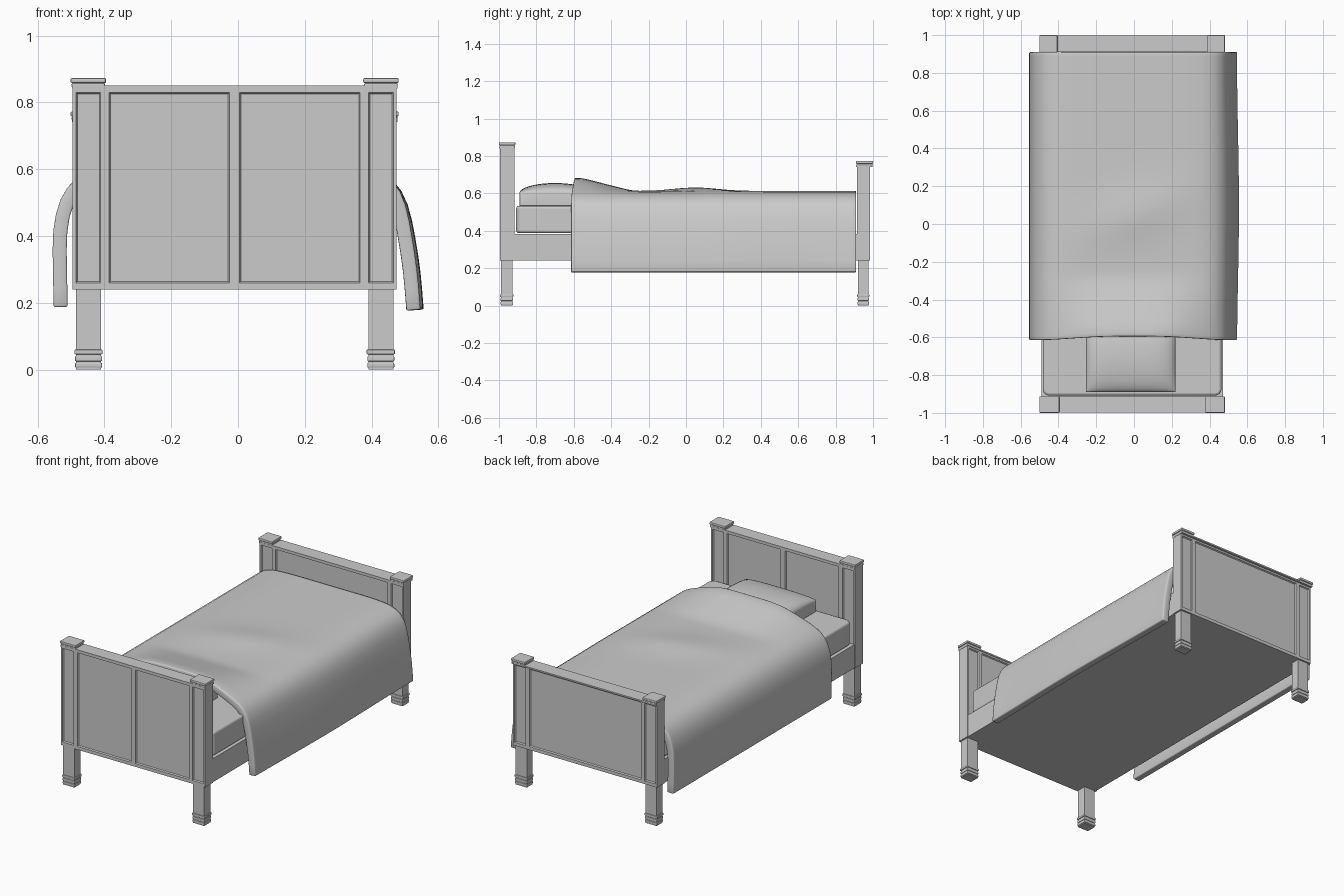
import bpy, bmesh, math

if "Cube" in bpy.data.objects:
    bpy.data.objects.remove(bpy.data.objects["Cube"])

CX = -0.01  # the frame sits slightly off the blanket's centre


def finish(bm, name, smooth=None, recalc=True):
    if recalc:
        bmesh.ops.recalc_face_normals(bm, faces=bm.faces)
    me = bpy.data.meshes.new(name)
    bm.to_mesh(me)
    bm.free()
    ob = bpy.data.objects.new(name, me)
    bpy.context.collection.objects.link(ob)
    if smooth:
        bpy.context.view_layer.objects.active = ob
        ob.select_set(True)
        bpy.ops.object.shade_smooth_by_angle(angle=math.radians(smooth))
        ob.select_set(False)
    return ob


def add_box(bm, x0, x1, y0, y1, z0, z1, round_edges=0):
    vs = bmesh.ops.create_cube(bm, size=1)['verts']
    for v in vs:
        v.co.x = x1 if v.co.x > 0 else x0
        v.co.y = y1 if v.co.y > 0 else y0
        v.co.z = z1 if v.co.z > 0 else z0
    if round_edges:
        edges = list({e for v in vs for e in v.link_edges})
        bmesh.ops.bevel(bm, geom=edges, offset=round_edges, segments=2,
                        profile=.5, affect='EDGES')


def bevel(ob, width, segments, angle=30):
    m = ob.modifiers.new('bevel', 'BEVEL')
    m.width, m.segments = width, segments
    m.limit_method, m.angle_limit = 'ANGLE', math.radians(angle)


def panel_board(name, y0, y1, z1, middle):
    """Board whose odd columns are recessed panels on both faces."""
    xs = [-.485, -.475, -.401, -.376] + middle + [.376, .401, .475, .485]
    zs = [.24, .26, z1 - .02, z1]
    bm = bmesh.new()
    front = [[bm.verts.new((x + CX, y0, z)) for z in zs] for x in xs]
    back = [[bm.verts.new((x + CX, y1, z)) for z in zs] for x in xs]
    panels = []
    for i in range(len(xs) - 1):
        for j in range(3):
            for g in (front, back):
                f = bm.faces.new((g[i][j], g[i + 1][j], g[i + 1][j + 1], g[i][j + 1]))
                if j == 1 and i % 2 == 1:
                    panels.append(f)
        for j in (0, 3):
            bm.faces.new((front[i][j], front[i + 1][j], back[i + 1][j], back[i][j]))
    for j in range(3):
        for i in (0, -1):
            bm.faces.new((front[i][j], front[i][j + 1], back[i][j + 1], back[i][j]))
    bmesh.ops.recalc_face_normals(bm, faces=bm.faces)
    bmesh.ops.inset_individual(bm, faces=panels, thickness=.002, depth=-.004)
    bmesh.ops.inset_individual(bm, faces=panels, thickness=.004, depth=-.004)
    return finish(bm, name)


def legs_and_caps(end, y0, y1, z1, cap_w, cap_y):
    """Legs with ring mouldings, top rail and stepped post caps."""
    for s, side in ((-1, 'left'), (1, 'right')):
        lx, hw, bm = CX + s * .4375, .0375, bmesh.new()
        ly0, ly1 = y0 + .006, y1 - .01
        add_box(bm, lx - hw, lx + hw, ly0, ly1, 0, .245)
        for za, zb, e in ((.006, .02, .003), (.025, .04, .003), (.046, .06, .005)):
            add_box(bm, lx - hw - e, lx + hw + e, ly0 - e, ly1 + e, za, zb, .003)
        finish(bm, f'{end}_{side}_leg')
        bm = bmesh.new()
        xo = CX + s * .491
        xi = xo - s * cap_w
        a, b = min(xo, xi), max(xo, xi)
        for za, zb, e in ((z1 - .005, z1 + .008, .003), (z1 + .008, z1 + .023, 0)):
            add_box(bm, a + e, b - e, cap_y[0] + e, cap_y[1] - e, za, zb, .004)
        finish(bm, f'{end}_{side}_post_cap')
    bm = bmesh.new()
    add_box(bm, CX - .487, CX + .487, cap_y[0] + .002, cap_y[1] - .002, z1 - .009, z1)
    finish(bm, f'{end}_top_rail')


# Headboard (two panels) and footboard (one panel)
panel_board('headboard', -.995, -.918, .85, [-.015, .015])
legs_and_caps('head', -.995, -.918, .85, .106, (-1.0, -.912))
panel_board('footboard', .914, .985, .75, [])
legs_and_caps('foot', .914, .985, .75, .095, (.908, 1.0))

# Bed base with flat underside
bm = bmesh.new()
add_box(bm, CX - .481, CX + .481, -.92, .918, .24, .383)
finish(bm, 'bed_base')

# Mattress: rounded plan corners, softened rims
bm = bmesh.new()
add_box(bm, CX - .473, CX + .473, -.908, .905, .388, .532)
bmesh.ops.bevel(bm, geom=[e for e in bm.edges
                          if abs(e.verts[0].co.z - e.verts[1].co.z) > .1],
                offset=.035, segments=6, profile=.5, affect='EDGES')
mattress = finish(bm, 'mattress', 40)
bevel(mattress, .012, 3, 60)

# Pillow: squared cushion, flat below and domed above
bm = bmesh.new()
bmesh.ops.create_grid(bm, x_segments=20, y_segments=20, size=1)
border = [e for e in bm.edges if e.is_boundary]
for v in bm.verts:
    u, w = (math.sin(c * math.pi / 2) for c in v.co.xy)
    dome = (max(0, 1 - u ** 4) * max(0, 1 - w ** 2)) ** .5
    v.co = (-.017 + u * .238, -.70 + w * .19, .602 + .053 * dome)
ext = bmesh.ops.extrude_edge_only(bm, edges=border)['geom']
for v in ext:
    if isinstance(v, bmesh.types.BMVert):
        v.co.z = .533
bmesh.ops.contextual_create(bm, geom=[e for e in ext if isinstance(e, bmesh.types.BMEdge)
                                      and e.is_boundary])
pillow = finish(bm, 'pillow', 50)
bevel(pillow, .01, 2, 60)


# Blanket: draped cross-section swept along the bed, raised over the pillow
def step(a, b, t):
    t = min(1, max(0, (t - a) / (b - a)))
    return t * t * (3 - 2 * t)


def lift(x, y):
    ax = abs(x - CX)
    over_pillow = .074 * (1 - step(.17, .44, ax))
    along = 1 - min(1, max(0, (y + .575) / .29)) if y > -.575 else 1 - (-.575 - y) * 3
    fold = .02 * math.exp(-((y - .05 - .3 * x) / .14) ** 2 - (x / .25) ** 2)
    return over_pillow * along + fold


section = [(-.552, .187), (-.554, .30), (-.557, .42), (-.535, .515), (-.49, .575),
           (-.42, .606), (-.32, .612), (-.22, .613), (-.11, .613), (0, .613),
           (.10, .613), (.20, .613), (.30, .612), (.40, .604), (.47, .57),
           (.512, .50), (.532, .39), (.547, .30), (.556, .18)]
bm = bmesh.new()
rows = []
NY = 36
for j in range(NY + 1):
    t = j / NY
    row = []
    for x, z in section:
        centre = 1 - step(.1, .5, abs(x))
        y = -.614 + .02 * centre * (1 - t) ** 4 + 1.524 * t
        side = .005 * (math.sin(y * 4 + 1.2) - 1) * step(.44, .54, x)
        row.append(bm.verts.new((x + side, y, z + lift(x, y))))
    rows.append(row)
for a, b in zip(rows, rows[1:]):
    for i in range(len(section) - 1):
        bm.faces.new((a[i], a[i + 1], b[i + 1], b[i]))  # normals point outward
blanket = finish(bm, 'blanket', 50, recalc=False)
m = blanket.modifiers.new('smooth', 'SUBSURF')
m.levels = m.render_levels = 1
m.boundary_smooth = 'PRESERVE_CORNERS'
m = blanket.modifiers.new('thickness', 'SOLIDIFY')
m.thickness, m.offset = .042, -1
bevel(blanket, .005, 2, 60)
